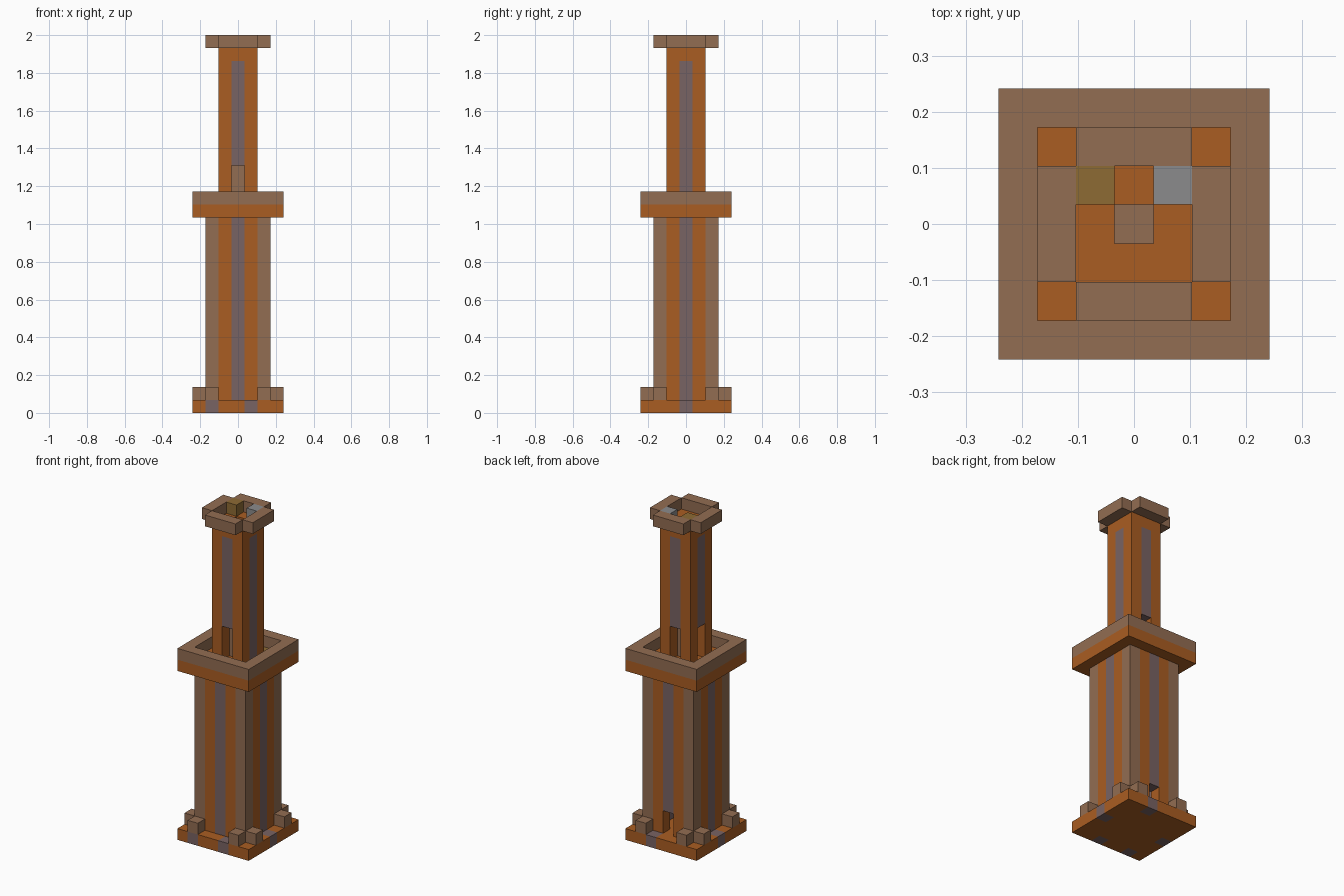
import bpy, bmesh
from mathutils import Matrix, Vector

U = 2 / 29  # one block

cube = bpy.data.objects.get("Cube")
if cube:
    bpy.data.objects.remove(cube, do_unlink=True)


def material(name, color):
    m = bpy.data.materials.new(name)
    m.use_nodes = True
    rgba = (*color, 1)
    m.diffuse_color = rgba
    m.node_tree.nodes["Principled BSDF"].inputs["Base Color"].default_value = rgba
    return m


ORANGE = material("orange wood", (0.40, 0.11, 0.016))
BROWN = material("brown wood", (0.29, 0.153, 0.084))
PURPLE = material("purple grey stone", (0.19, 0.125, 0.125))
GREY = material("light grey stone", (0.26, 0.26, 0.265))
OLIVE = material("olive wood", (0.27, 0.147, 0.034))


def blocks(name, mat, boxes):
    """Boxes (x0, x1, y0, y1, z0, z1): inclusive cells in x and y, heights in z."""
    bm = bmesh.new()
    for x0, x1, y0, y1, z0, z1 in boxes:
        size = Vector((x1 - x0 + 1, y1 - y0 + 1, z1 - z0)) * U
        mid = Vector((x0 + x1, y0 + y1, z0 + z1)) * U / 2
        bmesh.ops.create_cube(bm, size=1, matrix=Matrix.Translation(mid) @ Matrix.Diagonal((*size, 1)))
    mesh = bpy.data.meshes.new(name)
    bm.to_mesh(mesh)
    bm.free()
    mesh.materials.append(mat)
    ob = bpy.data.objects.new(name, mesh)
    bpy.context.collection.objects.link(ob)
    return ob


def cells(places, z0, z1):
    return [(x, x, y, y, z0, z1) for x, y in places]


def around(a, b):
    """The cell (a, b) repeated on all four sides."""
    return [(a, b), (-b, a), (-a, -b), (b, -a)]


def ring(r, z0, z1):
    """Square frame one block thick."""
    return [(-r, r, -r, -r, z0, z1), (-r, r, r, r, z0, z1),
            (-r, -r, 1 - r, r - 1, z0, z1), (r, r, 1 - r, r - 1, z0, z1)]


# Base slab with stone inlays
inlays = [(-2, -3), (1, -3), (3, 0), (-3, 0), (1, 3)]
slab = [(x, y) for x in range(-3, 4) for y in range(-3, 4) if (x, y) not in inlays]
blocks("base_slab", ORANGE, cells(slab, 0, 1))
blocks("base_inlays", PURPLE, cells(inlays, 0, 1))
blocks("base_posts", BROWN, cells(around(2, 3) + around(-2, 3), 1, 2))

# Lower shaft, with a doorway at the back
blocks("shaft_corners", BROWN, cells(around(2, 2), 1, 15))
blocks("shaft_walls", ORANGE, cells(around(1, 2) + around(-1, 2), 1, 15))
blocks("shaft_stripes", PURPLE,
       [(x, x, y, y, 3 if y == 2 else 1, 15) for x, y in around(0, 2)])
blocks("shaft_core", BROWN, [(0, 0, 0, 0, 1, 15)])

# Balcony
floor = [(x, y) for x in range(-3, 4) for y in range(-3, 4) if (x, y) != (1, 2)]
blocks("balcony_floor", ORANGE, cells(floor, 15, 16))
blocks("balcony_step", OLIVE, cells([(1, 2)], 15, 16))
blocks("balcony_rail", BROWN, ring(3, 16, 17))

# Upper tower, with doorways on every side but +x
blocks("tower_corners", ORANGE, cells(around(1, 1), 16, 28))
blocks("tower_stripes", PURPLE,
       [(x, x, y, y, 16 if x == 1 else 19, 27) for x, y in around(0, 1)])
blocks("tower_lintels", ORANGE, cells(around(0, 1), 27, 28))
blocks("tower_core", BROWN, [(0, 0, 0, 0, 16, 27)])

# Top parapet, open at its corners, with two raised blocks
blocks("parapet", BROWN, [(-1, 1, 2, 2, 28, 29), (-1, 1, -2, -2, 28, 29),
                          (2, 2, -1, 1, 28, 29), (-2, -2, -1, 1, 28, 29)])
blocks("top_olive_block", OLIVE, cells([(-1, 1)], 28, 29))
blocks("top_grey_block", GREY, cells([(1, 1)], 28, 29))
